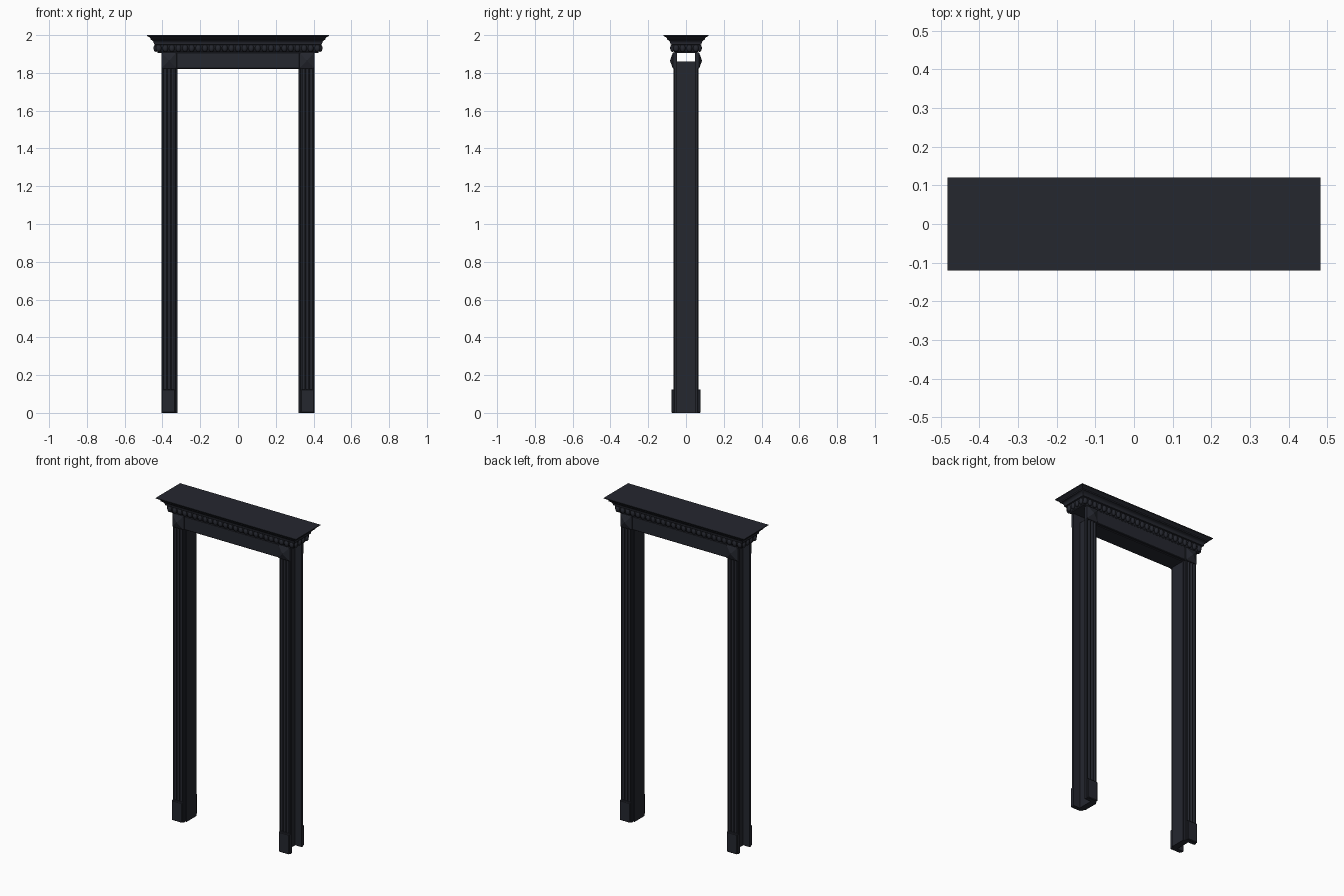
import bpy, bmesh, math
from mathutils import Matrix

if "Cube" in bpy.data.objects:
    bpy.data.objects.remove(bpy.data.objects["Cube"])

mat = bpy.data.materials.new("dark_paint")
mat.diffuse_color = (0.018, 0.02, 0.028, 1)
mat.use_nodes = True
mat.node_tree.nodes["Principled BSDF"].inputs["Base Color"].default_value = mat.diffuse_color


def finish(name, bm, smooth=False):
    bmesh.ops.recalc_face_normals(bm, faces=bm.faces)
    me = bpy.data.meshes.new(name)
    bm.to_mesh(me)
    bm.free()
    ob = bpy.data.objects.new(name, me)
    bpy.context.collection.objects.link(ob)
    me.materials.append(mat)
    if smooth:
        for o in bpy.context.selected_objects:
            o.select_set(False)
        ob.select_set(True)
        bpy.context.view_layer.objects.active = ob
        bpy.ops.object.shade_smooth_by_angle(angle=math.radians(35))
    return ob


def box(name, x, y, z, bevel=0):
    bm = bmesh.new()
    bmesh.ops.create_cube(bm, size=1)
    for v in bm.verts:
        v.co = [a + (b - a) * (c + 0.5) for (a, b), c in zip((x, y, z), v.co)]
    if bevel:
        bmesh.ops.bevel(bm, geom=bm.edges[:], offset=bevel, segments=1, affect='EDGES')
    return finish(name, bm)


def stack(name, loops, smooth=False):
    """Skin a list of equal-length closed rings and cap both ends."""
    bm = bmesh.new()
    rings = [[bm.verts.new(p) for p in ring] for ring in loops]
    n = len(rings[0])
    for a, b in zip(rings, rings[1:]):
        for i in range(n):
            j = (i + 1) % n
            bm.faces.new((a[i], a[j], b[j], b[i]))
    bm.faces.new(rings[0])
    bm.faces.new(rings[-1])
    return finish(name, bm, smooth)


def rect(x0, x1, y0, y1, z):
    return [(x0, y0, z), (x1, y0, z), (x1, y1, z), (x0, y1, z)]


# fluted casing cross-section (x, y), three concave flutes in the face
section = [(0.328, 0.048), (0.328, 0.062), (0.332, 0.066)]
for k in range(3):
    cx = 0.346 + k * 0.0205
    for i in range(7):
        a = math.pi * i / 6
        section.append((cx - 0.008 * math.cos(a), 0.066 - 0.007 * math.sin(a)))
section += [(0.401, 0.066), (0.405, 0.062), (0.405, 0.048)]

for sx, side in ((-1, "left"), (1, "right")):
    # jamb board lining the opening
    box(f"{side}_jamb", sorted((sx * 0.32, sx * 0.36)), (-0.048, 0.048), (0, 1.86))
    for sy, face in ((-1, "front"), (1, "back")):
        # upright casing
        stack(f"{side}_{face}_casing",
              [[(sx * x, sy * y, z) for x, y in section] for z in (0.0, 1.825)], True)
        # plinth block
        box(f"{side}_{face}_plinth", sorted((sx * 0.332, sx * 0.404)),
            sorted((sy * 0.05, sy * 0.077)), (0, 0.125), 0.004)
        # corner block with pyramid face
        bm = bmesh.new()
        rings = []
        for inset, y in ((0, 0.048), (0, 0.068), (0.004, 0.071)):
            a, b = 0.325 + inset, 0.405 - inset
            c, d = 1.823 + inset, 1.907 - inset
            rings.append([bm.verts.new((sx * x, sy * y, z))
                          for x, z in ((a, c), (b, c), (b, d), (a, d))])
        tip = bm.verts.new((sx * 0.365, sy * 0.085, 1.865))
        bm.faces.new(rings[0])
        for i in range(4):
            j = (i + 1) % 4
            for p, q in zip(rings, rings[1:]):
                bm.faces.new((p[i], p[j], q[j], q[i]))
            bm.faces.new((rings[-1][i], rings[-1][j], tip))
        finish(f"{side}_{face}_corner_block", bm)

# head of the opening and plain header boards
box("head_jamb", (-0.32, 0.32), (-0.048, 0.048), (1.82, 1.86))
for sy, face in ((-1, "front"), (1, "back")):
    box(f"{face}_header", (-0.326, 0.326), sorted((sy * 0.048, sy * 0.065)),
        (1.823, 1.907), 0.003)

# cornice: moulded profile (half width, height) run round the plan
profile = [(0.425, 1.905), (0.425, 1.911), (0.431, 1.917), (0.436, 1.928),
           (0.438, 1.948), (0.446, 1.951), (0.446, 1.958), (0.449, 1.966),
           (0.457, 1.974), (0.463, 1.976), (0.464, 1.983), (0.471, 1.990),
           (0.483, 1.996), (0.483, 2.0)]
stack("cornice", [rect(-h, h, 0.363 - h, h - 0.363, z) for h, z in profile], True)

# row of egg-shaped beads under the cornice
bm = bmesh.new()
spots = []
for s in (-1, 1):
    spots += [(-0.42 + 0.035 * i, s * 0.072, 0.015, 0.012) for i in range(25)]
    spots += [(s * 0.435, -0.0525 + 0.035 * i, 0.012, 0.015) for i in range(4)]
for x, y, rx, ry in spots:
    bmesh.ops.create_uvsphere(bm, u_segments=12, v_segments=8, radius=1,
                              matrix=Matrix.Translation((x, y, 1.931))
                              @ Matrix.Diagonal((rx, ry, 0.02, 1)))
finish("egg_moulding", bm, True)
